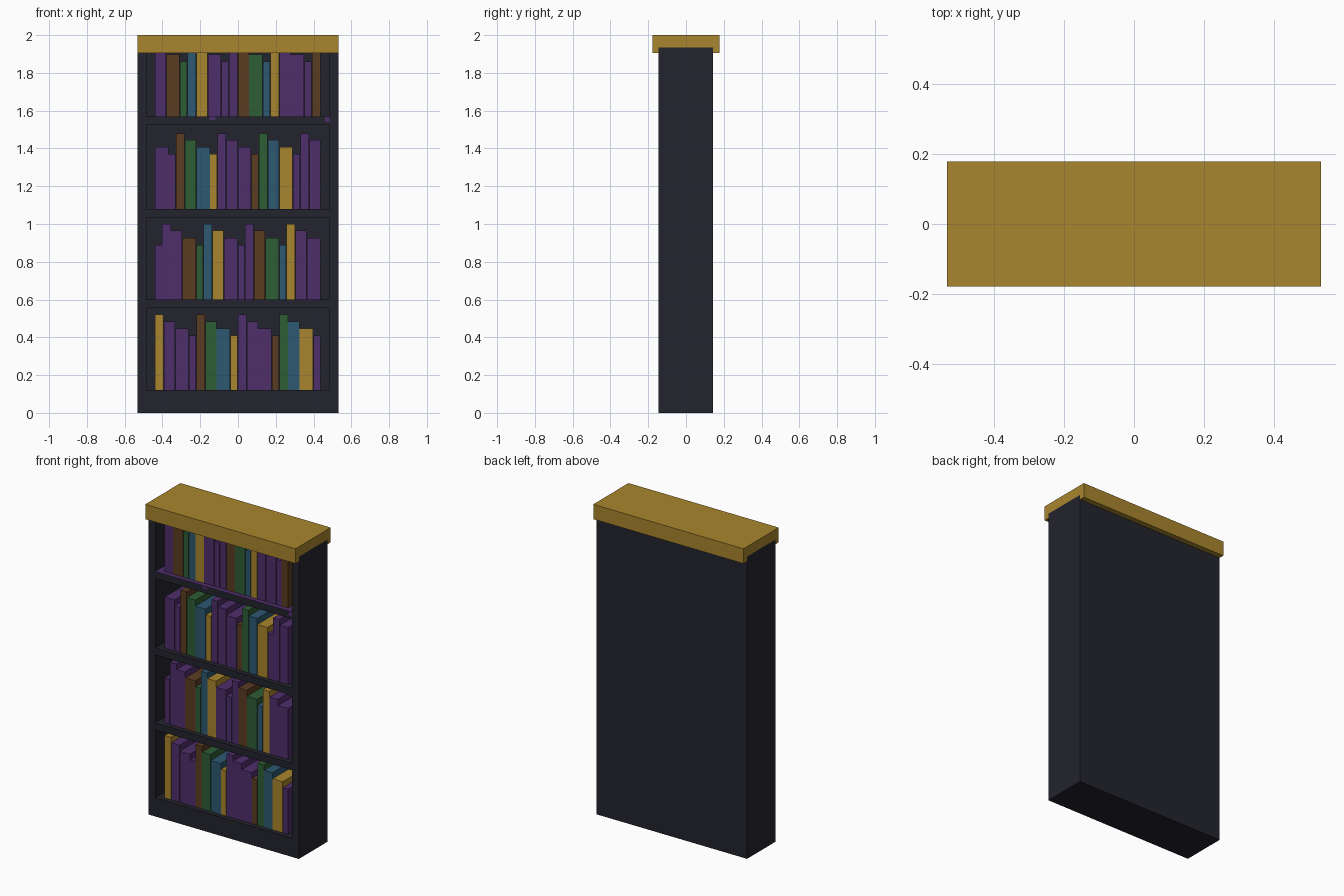
import bpy

cube = bpy.data.objects.get("Cube")
if cube:
    bpy.data.objects.remove(cube, do_unlink=True)


def material(name, rgb):
    # Flat colour, converted from sRGB bytes to linear values
    lin = [((c / 255 + 0.055) / 1.055) ** 2.4 for c in rgb] + [1.0]
    m = bpy.data.materials.new(name)
    m.use_nodes = True
    m.diffuse_color = lin
    bsdf = m.node_tree.nodes["Principled BSDF"]
    bsdf.inputs["Base Color"].default_value = lin
    bsdf.inputs["Roughness"].default_value = 0.8
    return m


dark = material("dark wood", (35, 35, 45))
gold = material("gold", (169, 134, 46))
purple = material("purple", (79, 46, 107))
brown = material("brown", (91, 60, 33))
green = material("green", (45, 93, 53))
blue = material("blue", (46, 89, 114))


def box(name, x, y, z, mat):
    # Box from (min, max) ranges on each axis
    verts = [(a, b, c) for a in x for b in y for c in z]
    faces = [(0, 1, 3, 2), (4, 6, 7, 5), (0, 4, 5, 1),
             (2, 3, 7, 6), (0, 2, 6, 4), (1, 5, 7, 3)]
    mesh = bpy.data.meshes.new(name)
    mesh.from_pydata(verts, [], faces)
    mesh.materials.append(mat)
    obj = bpy.data.objects.new(name, mesh)
    bpy.context.collection.objects.link(obj)
    return obj


W, IN = 0.533, 0.485           # outer and inner half widths
FRONT, BACK, INNER_BACK = -0.145, 0.143, 0.105
TOP = 1.935
FLOORS = (0.12, 0.60, 1.08, 1.57)

# Case: sides, back, base, top board
box("left_side", (IN, W), (FRONT, BACK), (0, TOP), dark)
box("right_side", (-W, -IN), (FRONT, BACK), (0, TOP), dark)
box("back_panel", (-IN, IN), (INNER_BACK, BACK), (0, TOP), dark)
box("base", (-IN, IN), (FRONT, INNER_BACK), (0, FLOORS[0]), dark)
box("top_board", (-IN, IN), (FRONT, INNER_BACK), (1.907, TOP), dark)

# Shelves, the top one with a purple lining and two small tabs
for i, z in enumerate(FLOORS[1:], 1):
    box(f"shelf_{i}", (-IN, IN), (FRONT, INNER_BACK), (z - 0.045, z - 0.002 * (i == 3)), dark)
box("shelf_lining", (-IN, IN), (FRONT, INNER_BACK), (1.568, 1.57), purple)
for i, (x0, x1, z0) in enumerate([(-0.15, -0.12, 1.55), (0.46, 0.485, 1.54)]):
    box(f"lining_tab_{i + 1}", (x0, x1), (FRONT - 0.001, FRONT), (z0, 1.568), purple)

# Crown slab
box("crown", (-W + 0.0005, W - 0.0005), (-0.178, 0.178), (1.905, 2.0), gold)

# Books: sizes cycle by four, colours by seven, both shifted on each row
SIZES = [(0.0475, 0.40), (0.0605, 0.365), (0.073, 0.327), (0.0385, 0.29)]
COLOURS = [gold, purple, purple, purple, brown, green, blue]
for row, floor in enumerate(FLOORS):
    x = -0.44
    for i in range(16):
        width, height = SIZES[(i - row) % 4]
        box(f"book_{row + 1}_{i + 1}", (x, x + width - 0.002), (-0.115, 0.09),
            (floor, floor + height), COLOURS[(i + row) % 7])
        x += width
